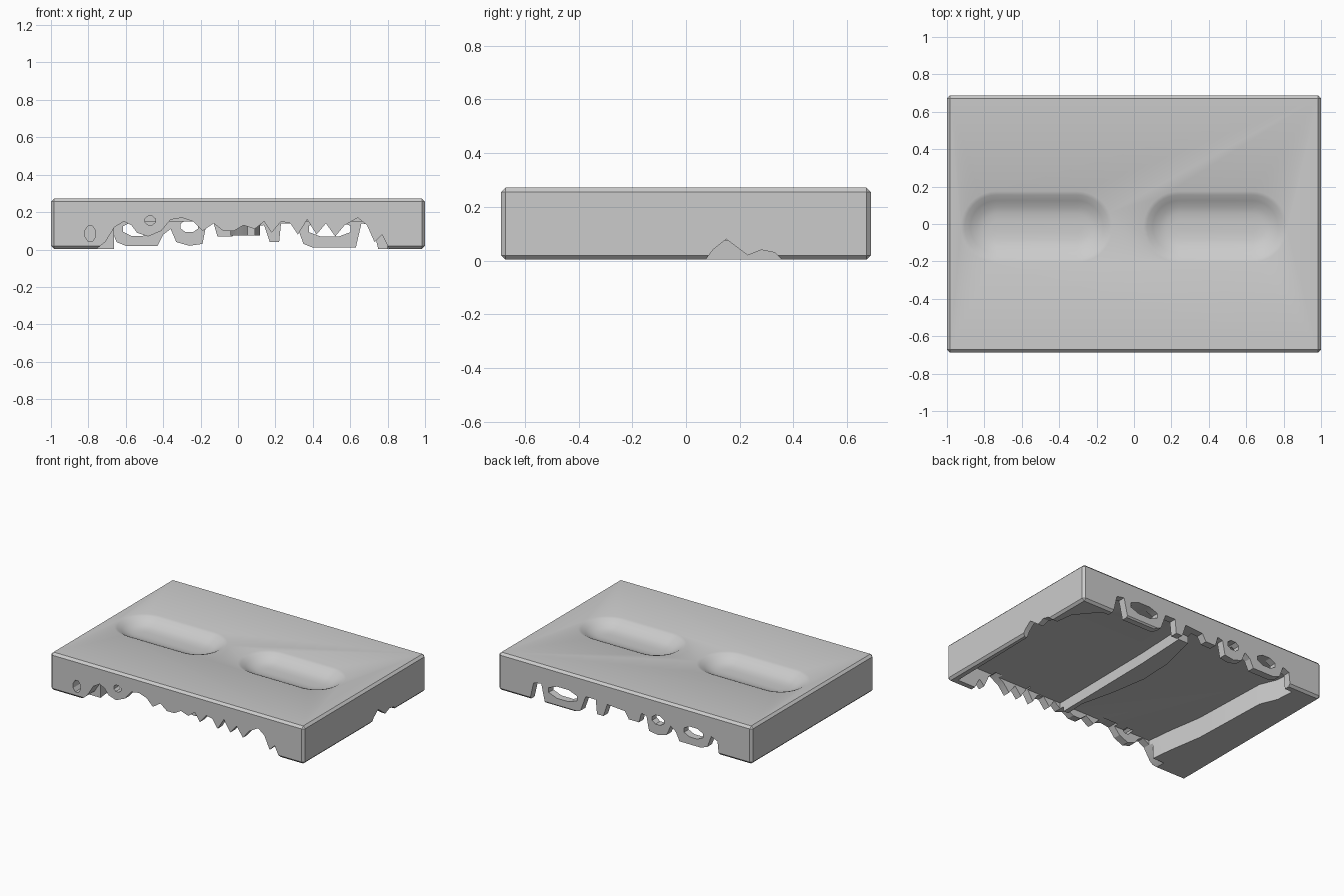
import bpy, bmesh, math

if "Cube" in bpy.data.objects:
    bpy.data.objects.remove(bpy.data.objects["Cube"])

def obj_from(bm, name):
    bmesh.ops.recalc_face_normals(bm, faces=bm.faces)
    me = bpy.data.meshes.new(name)
    bm.to_mesh(me)
    bm.free()
    ob = bpy.data.objects.new(name, me)
    bpy.context.collection.objects.link(ob)
    return ob

def prism(pts, lo, hi, name, axis='z'):
    """Extrude a 2D outline between lo and hi along the given axis."""
    place = {'z': lambda a, b, c: (a, b, c),
             'y': lambda a, b, c: (a, c, b),
             'x': lambda a, b, c: (c, a, b)}[axis]
    bm = bmesh.new()
    rings = [[bm.verts.new(place(a, b, c)) for a, b in pts] for c in (lo, hi)]
    n = len(pts)
    for i in range(n):
        j = (i + 1) % n
        bm.faces.new((rings[0][i], rings[0][j], rings[1][j], rings[1][i]))
    bm.faces.new(rings[0])
    bm.faces.new(rings[1])
    return obj_from(bm, name)

def scoop(cx, cy, hx, hy, depth, top):
    """Soft-walled slot cutter: shrinking rounded rings going down."""
    bm = bmesh.new()
    levels = [(-0.01, 0.3), (0, 0), (0.02, -0.12), (0.05, -0.45),
              (0.085, -0.78), (0.12, -0.95), (0.16, -1.0)]
    rings, n = [], 40
    for inset, d in levels:
        r = hy - inset
        ring = []
        for k in range(n):
            half = n // 2
            side = 1 if k < half else -1
            t = -math.pi / 2 + math.pi * (k % half) / (half - 1)
            ring.append(bm.verts.new((cx + side * (hx - hy + r * math.cos(t)),
                                      cy + side * r * math.sin(t), top + d * depth)))
        rings.append(ring)
    for a, b in zip(rings, rings[1:]):
        for i in range(n):
            j = (i + 1) % n
            bm.faces.new((a[i], a[j], b[j], b[i]))
    bm.faces.new(rings[0])
    bm.faces.new(rings[-1])
    return obj_from(bm, "slot_cutter")

def cut(target, cutter):
    mod = target.modifiers.new("cut", 'BOOLEAN')
    mod.operation, mod.solver, mod.object = 'DIFFERENCE', 'EXACT', cutter
    bpy.context.view_layer.objects.active = target
    bpy.ops.object.modifier_apply(modifier=mod.name)
    bpy.data.objects.remove(cutter, do_unlink=True)

# outer block with small chamfers, widest along the top edges
bm = bmesh.new()
bmesh.ops.create_cube(bm, size=1)
for v in bm.verts:
    v.co = (v.co.x * 2, v.co.y * 1.375, 0.004 + (v.co.z + 0.5) * 0.268)
bmesh.ops.bevel(bm, geom=bm.edges[:], offset=0.016, segments=1, affect='EDGES')
body = obj_from(bm, "hollow_tray")

# underside hollows either side of the centre rib
CEIL = 0.15
left = [(-0.66, -0.635), (0.05, -0.635), (0.06, -0.45), (0.0, -0.2), (-0.04, 0.05),
        (-0.03, 0.3), (0.02, 0.5), (0.05, 0.635), (-0.80, 0.635), (-0.79, 0.5),
        (-0.74, 0.38), (-0.72, -0.2), (-0.68, -0.45)]
right = [(0.09, -0.635), (0.95, -0.635), (0.965, 0.2), (0.93, 0.48),
         (0.80, 0.635), (0.12, 0.635), (0.10, 0.2)]
cut(body, prism(left, -0.1, CEIL, "left_hollow"))
cut(body, prism(right, -0.1, CEIL + 0.001, "right_hollow"))
# lower the centre rib
cut(body, prism([(-0.3, -0.62), (0.3, -0.62), (0.3, 0.62), (-0.3, 0.62)],
                -0.1, 0.075, "rib_trim"))

# ragged lower edge of the front wall
front = [(-0.76, 0.0), (-0.71, 0.04), (-0.66, 0.12), (-0.61, 0.15), (-0.57, 0.13),
         (-0.54, 0.09), (-0.48, 0.07), (-0.41, 0.10), (-0.36, 0.16), (-0.30, 0.17),
         (-0.24, 0.15), (-0.19, 0.10), (-0.13, 0.14), (-0.08, 0.10), (-0.02, 0.10),
         (0.03, 0.13), (0.09, 0.11), (0.14, 0.15), (0.18, 0.09), (0.23, 0.15),
         (0.28, 0.14), (0.32, 0.08), (0.37, 0.16), (0.42, 0.08), (0.47, 0.14),
         (0.52, 0.07), (0.57, 0.13), (0.64, 0.17), (0.69, 0.13), (0.73, 0.04),
         (0.77, 0.08), (0.81, 0.0)]
cut(body, prism([(-0.76, -0.1)] + front + [(0.81, -0.1)], -0.75, -0.60,
                "front_break", 'y'))

# ragged lower edge of the back wall
back = [(-0.74, 0.0), (-0.73, 0.10), (-0.68, 0.12), (-0.65, 0.04), (-0.60, 0.02),
        (-0.43, 0.02), (-0.40, 0.08), (-0.36, 0.11), (-0.33, 0.04), (-0.26, 0.02),
        (-0.19, 0.03), (-0.17, 0.13), (-0.13, 0.14), (-0.11, 0.07), (-0.03, 0.07),
        (0.0, 0.12), (0.14, 0.13), (0.17, 0.04), (0.22, 0.04), (0.23, 0.14),
        (0.31, 0.14), (0.35, 0.03), (0.40, 0.01), (0.63, 0.01), (0.66, 0.14),
        (0.72, 0.13), (0.75, 0.0)]
cut(body, prism([(-0.74, -0.1)] + back + [(0.75, -0.1)], 0.59, 0.75,
                "back_break", 'y'))

# small punched holes: centre x, centre z, half sizes, wall
for x, z, rx, rz, lo, hi in [(-0.79, 0.085, 0.03, 0.045, -0.75, -0.58),
                             (-0.47, 0.155, 0.03, 0.025, -0.75, -0.6),
                             (0.49, 0.11, 0.12, 0.045, 0.58, 0.75),
                             (-0.54, 0.11, 0.08, 0.04, 0.58, 0.75),
                             (-0.26, 0.125, 0.05, 0.035, 0.58, 0.75)]:
    pts = [(x + rx * math.cos((k + 0.5) * math.pi / 4),
            z + rz * math.sin((k + 0.5) * math.pi / 4)) for k in range(8)]
    cut(body, prism(pts, lo, hi, "hole", 'y'))

# chipped notch in the right wall
notch = [(0.07, -0.1), (0.07, 0.0), (0.10, 0.04), (0.15, 0.08), (0.19, 0.05),
         (0.23, 0.02), (0.28, 0.04), (0.33, 0.03), (0.36, 0.0), (0.36, -0.1)]
cut(body, prism(notch, 0.93, 1.1, "side_break", 'x'))

# two scooped slots in the top
for cx, hx in ((-0.52, 0.405), (0.435, 0.385)):
    cut(body, scoop(cx, -0.015, hx, 0.19, 0.055, 0.272))

bpy.ops.object.select_all(action='DESELECT')
body.select_set(True)
bpy.context.view_layer.objects.active = body
bpy.ops.object.shade_smooth_by_angle(angle=math.radians(25))
